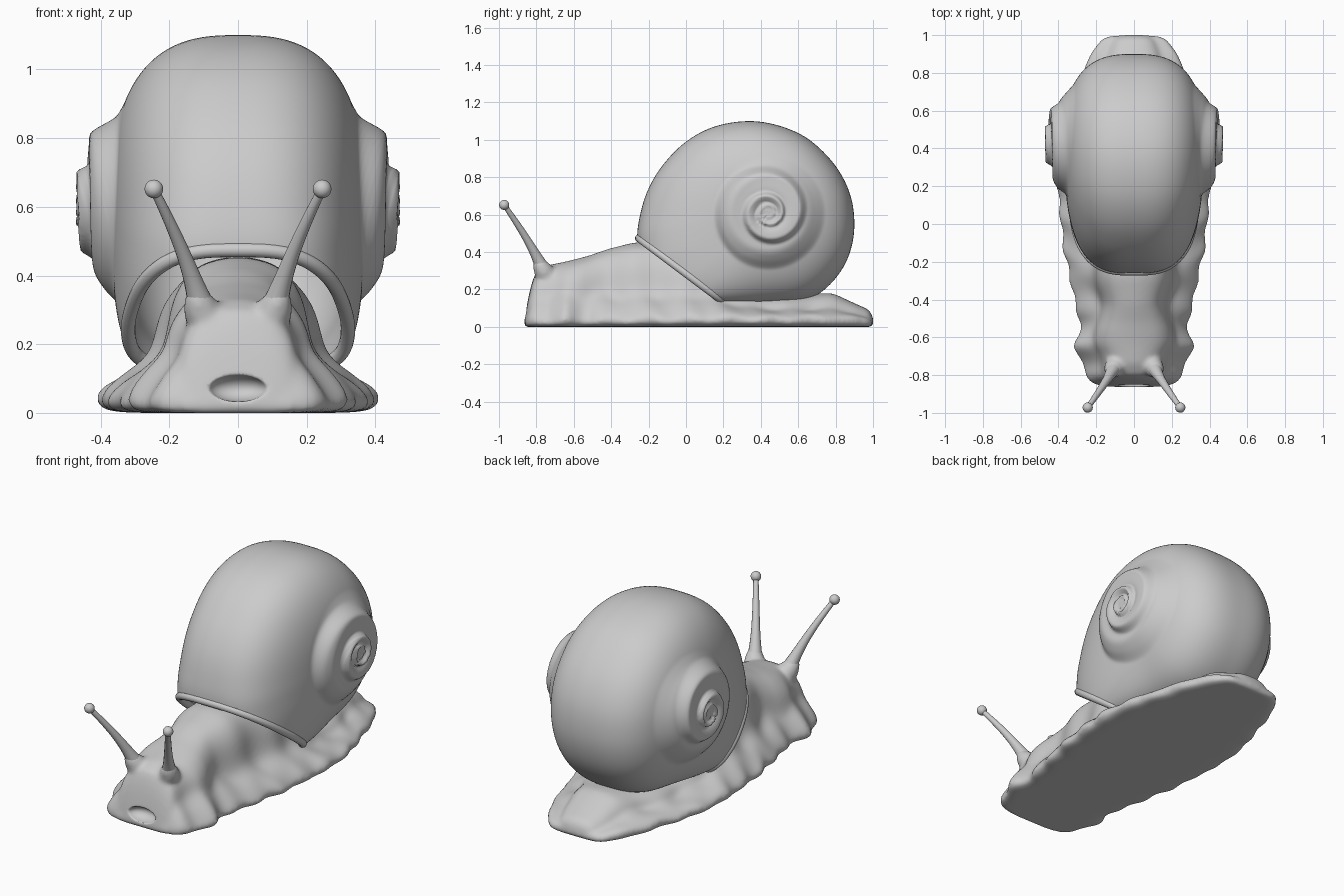
import bpy, bmesh, math
from mathutils import Vector, Matrix

cube = bpy.data.objects.get("Cube")
if cube:
    bpy.data.objects.remove(cube)

grey = bpy.data.materials.new("plain_grey")
grey.use_nodes = True
grey.diffuse_color = (0.6, 0.6, 0.6, 1)
grey.node_tree.nodes["Principled BSDF"].inputs["Base Color"].default_value = (0.6, 0.6, 0.6, 1)


def add_object(name, data):
    ob = bpy.data.objects.new(name, data)
    bpy.context.collection.objects.link(ob)
    data.materials.append(grey)
    return ob


def mesh_object(name, bm):
    bmesh.ops.recalc_face_normals(bm, faces=bm.faces)
    for f in bm.faces:
        f.smooth = True
    me = bpy.data.meshes.new(name)
    bm.to_mesh(me)
    bm.free()
    return add_object(name, me)


def tube(name, points, radii, closed=False):
    cu = bpy.data.curves.new(name, "CURVE")
    cu.dimensions = "3D"
    cu.bevel_depth = 1
    cu.bevel_resolution = 5
    cu.use_fill_caps = not closed
    sp = cu.splines.new("POLY")
    sp.points.add(len(points) - 1)
    for p, co, r in zip(sp.points, points, radii):
        p.co = (*co, 1)
        p.radius = r
    sp.use_cyclic_u = closed
    sp.use_smooth = True
    return add_object(name, cu)


def smooth_step(t):
    t = max(0, min(1, t))
    return t * t * (3 - 2 * t)


# Soft body: one row per section gives y, foot half width, top height, body half width, rim height
sections = [
    (-.866, .12, .03, .08, .02), (-.853, .20, .10, .13, .04), (-.835, .235, .20, .15, .05),
    (-.805, .255, .29, .155, .05), (-.74, .285, .325, .17, .05), (-.64, .32, .345, .205, .055),
    (-.52, .285, .375, .18, .06), (-.42, .32, .41, .175, .05), (-.28, .345, .445, .19, .06),
    (-.14, .38, .45, .21, .06), (.02, .395, .40, .23, .06), (.2, .415, .23, .25, .07),
    (.42, .40, .17, .24, .06), (.62, .34, .17, .21, .06), (.78, .29, .18, .15, .06),
    (.90, .235, .125, .13, .06), (.98, .175, .09, .10, .04), (1.003, .12, .05, .06, .03)]


def section_points(y, w, h, b, e):
    # Gentle folds along the skirt and flanks
    calm = smooth_step((.93 - abs(y + .02)) / .3)
    w += .013 * calm * math.sin(36 * y)
    e += .016 * calm * math.sin(29 * y + 1)
    b += .012 * calm * math.sin(23 * y + 2)
    low = min(.17, h * .55) + .015 * calm * math.sin(31 * y + 3)
    half = [(w * .55, 0), (w * .93, 0), (w, e * .45), (w * .97, e),
            (w * .5 + b * .5, e + (low - e) * .6), (b * 1.05, low),
            (b, h * .72), (b * .72, h * .93), (b * .35, h)]
    return ([Vector((0, y, 0))] + [Vector((x, y, z)) for x, z in half]
            + [Vector((0, y, h * 1.02))] + [Vector((-x, y, z)) for x, z in reversed(half)])


rows = []
for a, b in zip(sections, sections[1:]):
    parts = 3 if b[0] - a[0] > .05 else 1
    rows += [[p + (q - p) * k / parts for p, q in zip(a, b)] for k in range(parts)]
rows.append(sections[-1])

bm = bmesh.new()
loops = [[bm.verts.new(p) for p in section_points(*s)] for s in rows]
for a, b in zip(loops, loops[1:]):
    for i in range(len(a)):
        j = (i + 1) % len(a)
        bm.faces.new((a[i], a[j], b[j], b[i]))
bm.faces.new(loops[0])
bm.faces.new(loops[-1][::-1])

# Mounds on the head that carry the eye stalks
stalks = {side: (Vector((side * .095, -.745, .27)), Vector((side * .245, -.972, .652))) for side in (1, -1)}
for base, tip in stalks.values():
    axis = (tip - base).normalized()
    turn = axis.to_track_quat("Z", "Y").to_matrix().to_4x4()
    bmesh.ops.create_cone(bm, cap_ends=True, segments=16, radius1=.085, radius2=.026, depth=.16,
                          matrix=Matrix.Translation(base + axis * .045) @ turn)
body = mesh_object("soft_body", bm)

# Hollow mouth
bm = bmesh.new()
bmesh.ops.create_uvsphere(bm, u_segments=32, v_segments=16, radius=1)
for v in bm.verts:
    v.co = Vector((v.co.x * .085, v.co.y * .06 - .86, v.co.z * .04 + .072))
mouth = mesh_object("mouth_cutter", bm)
mouth.hide_render = True
mouth.hide_viewport = True

body.modifiers.new("round", "SUBSURF").levels = 2
body.modifiers["round"].render_levels = 2
remesh = body.modifiers.new("remesh", "REMESH")
remesh.mode = "VOXEL"
remesh.voxel_size = .011
remesh.use_smooth_shade = True
cut = body.modifiers.new("mouth", "BOOLEAN")
cut.operation = "DIFFERENCE"
cut.object = mouth
soft = body.modifiers.new("soften", "SMOOTH")
soft.factor = .5
soft.iterations = 9

# Eye stalks, flared where they leave the head
steps = [i / 20 for i in range(21)]
for side, label in ((1, "left"), (-1, "right")):
    base, tip = stalks[side]
    path = [base.lerp(tip, t) + Vector((side * -.012, .012, 0)) * math.sin(math.pi * t) for t in steps]
    tube(label + "_eye_stalk", path, [.013 + .015 * (1 - t) + .025 * (1 - t) ** 5 for t in steps])
    bm = bmesh.new()
    bmesh.ops.create_uvsphere(bm, u_segments=24, v_segments=16, radius=.027)
    bmesh.ops.translate(bm, verts=bm.verts, vec=tip)
    mesh_object(label + "_eye", bm)

# Shell outline seen from the side, as (y, z)
outline = [(.90, .53), (.88, .70), (.80, .86), (.66, 1.0), (.5, 1.075), (.33, 1.10), (.15, 1.07),
           (0, .99), (-.12, .87), (-.2, .74), (-.245, .6), (-.26, .46), (-.22, .3), (-.1, .17),
           (.05, .125), (.2, .12), (.4, .115), (.58, .125), (.7, .17), (.8, .26), (.87, .38)]
center = Vector((.44, .61))


def outline_point(t):
    n = len(outline)
    i, f = int(t * n) % n, t * n % 1
    a, b, c, d = (Vector(outline[(i + k) % n]) for k in (-1, 0, 1, 2))
    return b + .5 * f * (c - a + f * (2 * a - 5 * b + 4 * c - d + f * (3 * (b - c) + d - a)))


def coil_height(p):
    # Raised coil on the flank: a domed boss with a spiral ridge
    d, phi = max(p.length, .008), math.atan2(p.y, p.x)
    s = math.log(.115 / d) / math.log(1 / .45) + phi / math.tau - .25
    f = s % 1
    boss = .062 * smooth_step((.305 - d) / .12) + .024 * smooth_step((.2 - d) / .12)
    ridge = .042 * smooth_step((d - .012) / .05) * smooth_step((.31 - d) / .06)
    return boss + ridge * (smooth_step(f / .3) - f - .3)


bm = bmesh.new()
around, rings = 126, 84
for side in (1, -1):
    grid = []
    for k in range(rings + 1):
        r = math.sin(k / rings * math.pi / 2)
        row = []
        for i in range(around):
            p = (outline_point(i / around) - center) * r
            angle = math.degrees(math.atan2(p.y, p.x)) % 360
            flare = math.exp(-((angle - 234) / 36) ** 2) * smooth_step(r * 2)
            x = .37 * max(0, 1 - r ** 2.6) ** (.37 - .25 * flare) + coil_height(p)
            row.append(bm.verts.new((side * x, p.x + center.x, p.y + center.y)))
        grid.append(row)
    for a, b in zip(grid, grid[1:]):
        for i in range(around):
            j = (i + 1) % around
            bm.faces.new((a[i], a[j], b[j], b[i]))
bmesh.ops.remove_doubles(bm, verts=bm.verts, dist=.0004)
bmesh.ops.recalc_face_normals(bm, faces=bm.faces)

# Slanted opening of the shell, with its rounded lip
bmesh.ops.bisect_plane(bm, geom=bm.verts[:] + bm.edges[:] + bm.faces[:], plane_co=(0, -.26, .48),
                       plane_no=(0, -.6, -.8), clear_outer=True)
rim = [v.co.copy() for v in bm.verts if v.is_boundary]
mid = sum(rim, Vector()) / len(rim)
slope = Vector((0, .8, -.6))
rim.sort(key=lambda p: math.atan2((p - mid).dot(slope), p.x))
lip_path = [rim[0]]
for p in rim:
    if (p - lip_path[-1]).length > .012:
        lip_path.append(p)
lip_path = [mid + (p - mid) * .965 for p in lip_path]
tube("shell_lip", lip_path, [.021] * len(lip_path), closed=True)
shell = mesh_object("shell", bm)
wall = shell.modifiers.new("wall", "SOLIDIFY")
wall.thickness = .025
wall.offset = -1
